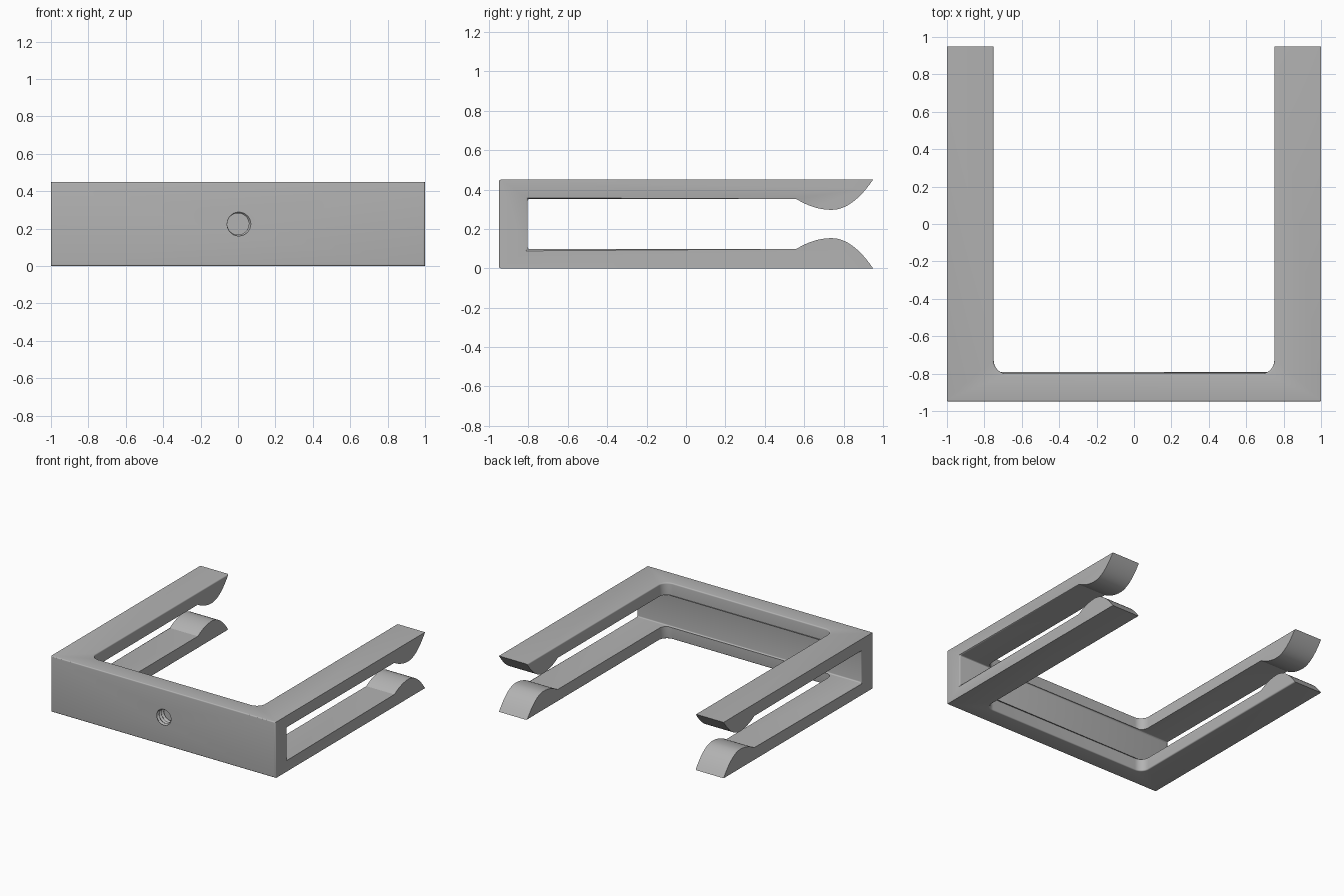
import bpy, bmesh, math
from mathutils import Vector

cube = bpy.data.objects.get("Cube")
if cube:
    bpy.data.objects.remove(cube, do_unlink=True)

HEIGHT, BACK, TIP = 0.45, -0.95, 0.95
INNER_X, SLOT_Y, ARM = 0.75, -0.804, 0.098

grey = bpy.data.materials.new("grey_plastic")
grey.use_nodes = True
grey.diffuse_color = (0.45, 0.45, 0.45, 1)
grey.node_tree.nodes["Principled BSDF"].inputs["Base Color"].default_value = grey.diffuse_color


def add_object(name, bm):
    bmesh.ops.recalc_face_normals(bm, faces=bm.faces)
    mesh = bpy.data.meshes.new(name)
    bm.to_mesh(mesh)
    bm.free()
    mesh.materials.append(grey)
    obj = bpy.data.objects.new(name, mesh)
    bpy.context.collection.objects.link(obj)
    return obj


def prism(name, outline, offset):
    bm = bmesh.new()
    face = bm.faces.new([bm.verts.new(p) for p in outline])
    out = bmesh.ops.extrude_face_region(bm, geom=[face])
    verts = [v for v in out["geom"] if isinstance(v, bmesh.types.BMVert)]
    bmesh.ops.translate(bm, verts=verts, vec=offset)
    return add_object(name, bm)


def cut(obj, cutter):
    mod = obj.modifiers.new("cut", "BOOLEAN")
    mod.operation, mod.solver, mod.object = "DIFFERENCE", "EXACT", cutter
    bpy.context.view_layer.objects.active = obj
    bpy.ops.object.modifier_apply(modifier=mod.name)
    bpy.data.objects.remove(cutter, do_unlink=True)


# Side profile: slotted arms that swell into a rounded catch at the tip
START, PEAK, TOP = 0.56, 0.74, 0.153
STEPS = 24
lower = [(SLOT_Y, ARM), (START, ARM)]
for i in range(1, STEPS + 1):
    y = START + (TIP - START) * i / STEPS
    if y < PEAK:
        z = TOP - (TOP - ARM) * ((PEAK - y) / (PEAK - START)) ** 2
    else:
        z = TOP * (1 - ((y - PEAK) / (TIP - PEAK)) ** 2)
    lower.append((y, z))
upper = [(y, HEIGHT - z) for y, z in reversed(lower)]
profile = [(BACK, 0)] + lower[::-1] + upper[::-1] + [(BACK, HEIGHT)]
clip = prism("clip_frame", [(-1, y, z) for y, z in profile], (2, 0, 0))

# Wide opening between the arms, with rounded inner corners
R, WALL = 0.07, -0.80
opening = [(INNER_X, 1.2, -0.2), (-INNER_X, 1.2, -0.2)]
for side, start in ((-1, math.pi), (1, 1.5 * math.pi)):
    for i in range(13):
        a = start + i * math.pi / 24
        opening.append((side * (INNER_X - R) + R * math.cos(a),
                        WALL + R + R * math.sin(a), -0.2))
cut(clip, prism("opening_cutter", opening, (0, 0, 1)))


# Soft edges on the back wall, the inner rims and the slot mouths
def is_soft(edge):
    if len(edge.link_faces) != 2 or edge.calc_face_angle(0) < math.radians(50):
        return False
    a, b = (v.co for v in edge.verts)
    mid = (a + b) / 2
    rim = all(min(abs(p.z), abs(p.z - HEIGHT)) < 1e-3 for p in (a, b))
    inner = all(abs(p.x) < 0.9 and p.y > WALL - 1e-3 for p in (a, b))
    outside = all(abs(p.x) > 0.99 for p in (a, b))
    if mid.y < BACK + 1e-3:
        return True
    if rim:
        return inner and mid.y < TIP - 0.01
    return outside and max(a.y, b.y) < START + 0.01


bm = bmesh.new()
bm.from_mesh(clip.data)
bmesh.ops.remove_doubles(bm, verts=bm.verts, dist=1e-5)
bmesh.ops.bevel(bm, geom=[e for e in bm.edges if is_soft(e)], offset=0.015,
                segments=4, profile=0.5, affect="EDGES", clamp_overlap=True)
bm.to_mesh(clip.data)
bm.free()

# Threaded blind hole in the outer wall
SIDES, RINGS, DEPTH, PITCH = 32, 40, 0.12, 0.03
bm = bmesh.new()
rings = []
for j in range(RINGS + 1):
    depth = -0.02 + DEPTH * j / RINGS
    ring = []
    for i in range(SIDES):
        turn = i / SIDES
        ridge = abs(((depth / PITCH + turn) % 1) * 2 - 1)
        r = 0.057 + 0.013 * ridge
        a = turn * math.tau
        ring.append(bm.verts.new((r * math.cos(a), BACK + depth,
                                  HEIGHT / 2 + r * math.sin(a))))
    rings.append(ring)
for low, high in zip(rings, rings[1:]):
    for i in range(SIDES):
        k = (i + 1) % SIDES
        bm.faces.new((low[i], low[k], high[k], high[i]))
bm.faces.new(rings[0])
bm.faces.new(rings[-1])
cut(clip, add_object("thread_cutter", bm))

bpy.ops.object.select_all(action="DESELECT")
clip.select_set(True)
bpy.context.view_layer.objects.active = clip
bpy.ops.object.shade_smooth_by_angle(angle=math.radians(30))
